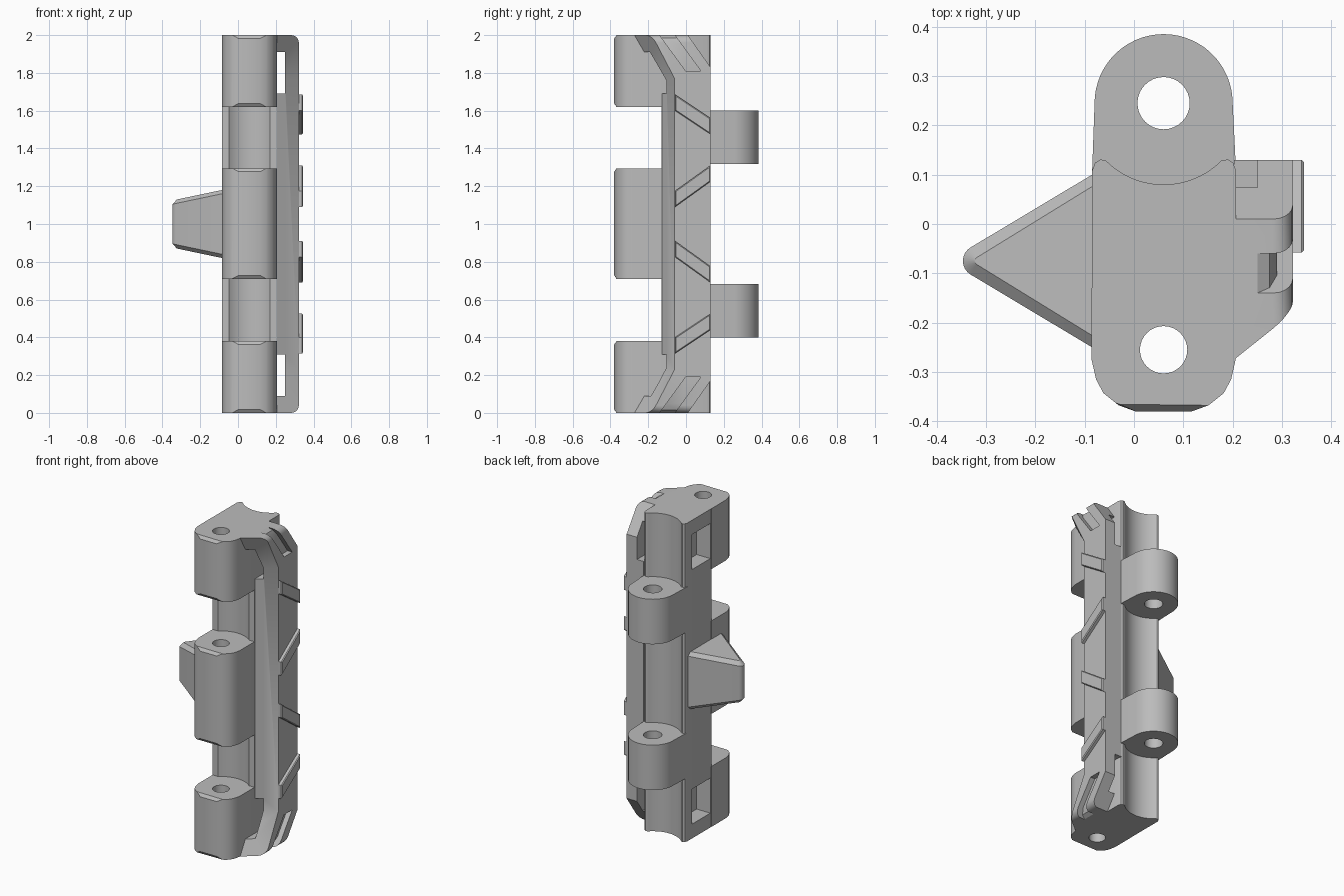
import bpy, bmesh, math

if "Cube" in bpy.data.objects:
    bpy.data.objects.remove(bpy.data.objects["Cube"])

GREY = bpy.data.materials.new("plain grey")
GREY.use_nodes = True
GREY.diffuse_color = (0.5, 0.5, 0.5, 1)
GREY.node_tree.nodes["Principled BSDF"].inputs["Base Color"].default_value = (0.5, 0.5, 0.5, 1)

CX, FRONT_Y, BACK_Y = 0.06, -0.255, 0.245   # pin axes
LEFT, RIGHT = 0.207, -0.085                 # sides of the body


def loft(name, rings, bevel=None, width=0.02, segments=1):
    """Join rings of points into a closed solid; bevel edges picked by a rule."""
    bm = bmesh.new()
    vs = [[bm.verts.new(p) for p in r] for r in rings]
    n = len(vs[0])
    for a, b in zip(vs, vs[1:]):
        for i in range(n):
            j = (i + 1) % n
            bm.faces.new((a[i], a[j], b[j], b[i]))
    bm.faces.new(vs[0][::-1])
    bm.faces.new(vs[-1])
    bmesh.ops.recalc_face_normals(bm, faces=bm.faces[:])
    if bevel:
        picked = [e for e in bm.edges if all(bevel(v.co) for v in e.verts)]
        bmesh.ops.bevel(bm, geom=picked, offset=width, segments=segments,
                        profile=0.5, affect='EDGES')
    me = bpy.data.meshes.new(name)
    bm.to_mesh(me)
    bm.free()
    me.materials.append(GREY)
    ob = bpy.data.objects.new(name, me)
    bpy.context.collection.objects.link(ob)
    return ob


def prism(name, pts, z0, z1, **kw):
    return loft(name, [[(x, y, z) for x, y in pts] for z in (z0, z1)], **kw)


def box(name, x, y, z):
    return prism(name, [(x[0], y[0]), (x[1], y[0]), (x[1], y[1]), (x[0], y[1])], *z)


def arc(cx, cy, r, a0, a1, n=20):
    angles = [math.radians(a0 + (a1 - a0) * i / n) for i in range(n + 1)]
    return [(cx + r * math.cos(a), cy + r * math.sin(a)) for a in angles]


def cut(ob, cutters):
    for c in cutters:
        c.hide_render = True
        m = ob.modifiers.new("cut", 'BOOLEAN')
        m.object, m.operation, m.solver = c, 'DIFFERENCE', 'EXACT'
        bpy.context.view_layer.objects.active = ob
        bpy.ops.object.modifier_apply(modifier=m.name)


def smooth(ob):
    bpy.ops.object.select_all(action='DESELECT')
    ob.select_set(True)
    bpy.context.view_layer.objects.active = ob
    bpy.ops.object.shade_smooth_by_angle(angle=math.radians(25))


def mirrored(z0, z1):
    """A height range and its copy about mid height."""
    return [(z0, z1), (2 - z1, 2 - z0)]


parts, cutters = [], []

# Cutters: pin holes, side pockets, end gaps
front_pin = prism("front_pin_cutter", arc(CX, FRONT_Y, 0.048, 0, 348.75, 31), -0.1, 2.1)
back_pin = prism("back_pin_cutter", arc(CX, BACK_Y, 0.053, 0, 348.75, 31), -0.1, 2.1)
pockets = [box("pocket_cutter", (-0.2, 0.01), (-0.12, 0.06), z) for z in mirrored(1.69, 1.91)]
gaps = [box("gap_cutter", (0.19, 0.25), (-0.5, 0.3), z) for z in mirrored(1.69, 1.91)]
cutters += [front_pin, back_pin] + pockets + gaps

# Spine with a hollow at the front and the back for neighbouring knuckles
spine_outline = (
    [(RIGHT, -0.13)] + arc(CX, FRONT_Y, 0.165, 131, 49) + [(LEFT, -0.13)]
    + [(LEFT, 0.108), (0.201, 0.124), (0.19, 0.131)]
    + arc(CX, BACK_Y, 0.165, -45, -135)
    + [(-0.068, 0.131), (-0.079, 0.124), (RIGHT, 0.108)])
spine = prism("spine", spine_outline, 0, 2)
cut(spine, pockets)
parts.append(spine)

# Front knuckles with faceted noses
half = [(0.075, -0.38), (0.097, -0.363), (0.122, -0.343), (0.137, -0.315),
        (0.146, -0.275), (0.146, -0.13), (0.11, -0.08)]
nose = [(CX + x, y) for x, y in half] + [(CX - x, y) for x, y in reversed(half)]
for z in mirrored(1.62, 2.0) + [(0.71, 1.295)]:
    k = prism("front_knuckle", nose, *z, bevel=lambda c: c.y < -0.379 and
              min(abs(c.z - z[0]), abs(c.z - z[1])) < 0.001, width=0.018)
    cut(k, [front_pin] + pockets)
    parts.append(k)

# Round back knuckles
lug = ([(-0.05, 0.06), (RIGHT, 0.105)] + arc(CX, BACK_Y, 0.14, 175, 5, 28)
       + [(LEFT, 0.105), (0.17, 0.06)])
for z in mirrored(1.317, 1.6):
    k = prism("back_knuckle", lug, *z)
    cut(k, [back_pin])
    parts.append(k)

# Side fin: wedge with a rounded tip and bevelled rim
def fin_ring(inset, drop, sign):
    tip = arc(-0.315, -0.075, 0.032 - inset, 120, 240, 8)
    pts = [(-0.08, 0.103 - inset)] + tip + [(-0.08, -0.253 + inset)]
    return [(x, y, 1 + sign * (0.18 - drop + 0.21 * (x + 0.085))) for x, y in pts]

parts.append(loft("side_fin", [fin_ring(0.024, 0, -1), fin_ring(0, 0.02, -1),
                               fin_ring(0, 0.02, 1), fin_ring(0.024, 0, 1)]))

# Side plate: slanted front, ends sweeping forward, rounded outer ends
def plate_ring(x, front, front_end, bend):
    top = [(front, bend), (front_end, 2.0), (0.01, 2.0), (0.13, 1.83)]
    ring = top + [(y, 2 - z) for y, z in reversed(top)]
    return [(x, y, z) for y, z in ring]

plate = loft("side_plate", [plate_ring(LEFT - 0.004, -0.13, -0.275, 1.75),
                            plate_ring(0.322, -0.06, -0.18, 1.77)],
             bevel=lambda c: c.x > 0.3 and abs(c.z - 1) > 0.999, width=0.04, segments=5)
groove_profile = [(0.4, 1.81), (0.29, 1.81), (0.29, 1.95), (0.275, 1.985),
                  (0.25, 2.0), (0.25, 2.05), (0.4, 2.05)]
grooves = []
for flip in (False, True):
    rings = [[(x, y + 0.73 * (2 - z), 2 - z if flip else z) for x, z in groove_profile]
             for y in (-0.14, -0.06)]
    grooves.append(loft("groove_cutter", rings))
cutters += grooves
cut(plate, gaps + grooves)
parts.append(plate)

# Slanted raised ribs on the plate
for low_front, low_back in ((1.6, 1.475), (1.09, 1.225)):
    for flip in (False, True):
        quad = [(-0.058, low_front), (0.13, low_back),
                (0.13, low_back + 0.085), (-0.058, low_front + 0.085)]
        rings = [[(x, y, 2 - z if flip else z) for y, z in quad] for x in (0.31, 0.345)]
        parts.append(loft("plate_rib", rings, bevel=lambda c: c.x > 0.34, width=0.005))

for ob in parts:
    smooth(ob)
for c in cutters:
    bpy.data.objects.remove(c)
